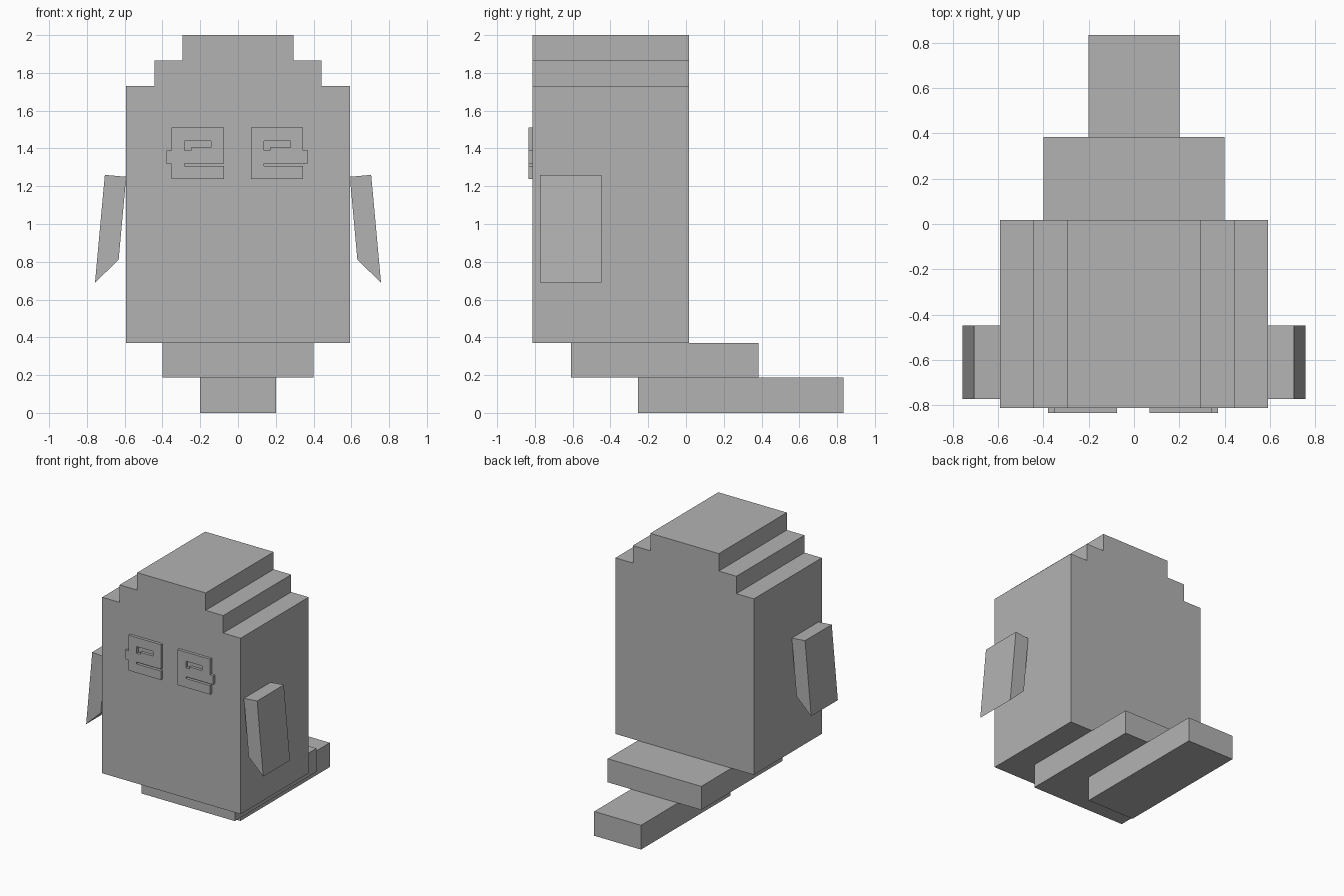
import bpy
import math

cube = bpy.data.objects.get("Cube")
if cube:
    bpy.data.objects.remove(cube, do_unlink=True)

grey = bpy.data.materials.new("plain grey")
grey.use_nodes = True
colour = (0.45, 0.45, 0.45, 1)
grey.diffuse_color = colour
grey.node_tree.nodes["Principled BSDF"].inputs["Base Color"].default_value = colour


def slab(name, outlines, y_front, y_back):
    """Extrude closed x-z outlines (later ones are holes) along y."""
    curve = bpy.data.curves.new(name + " outline", "CURVE")
    curve.dimensions = "2D"
    curve.fill_mode = "BOTH"
    curve.extrude = (y_back - y_front) / 2
    for points in outlines:
        spline = curve.splines.new("POLY")
        spline.points.add(len(points) - 1)
        for point, (x, z) in zip(spline.points, points):
            point.co = (x, z, 0, 1)
        spline.use_cyclic_u = True
    helper = bpy.data.objects.new(name + " helper", curve)
    bpy.context.collection.objects.link(helper)
    bpy.context.view_layer.update()
    graph = bpy.context.evaluated_depsgraph_get()
    mesh = bpy.data.meshes.new_from_object(helper.evaluated_get(graph))
    bpy.data.objects.remove(helper, do_unlink=True)
    bpy.data.curves.remove(curve)
    mesh.name = name
    mesh.materials.clear()
    mesh.materials.append(grey)
    for face in mesh.polygons:
        face.use_smooth = False
        face.material_index = 0
    obj = bpy.data.objects.new(name, mesh)
    obj.rotation_euler.x = math.pi / 2
    obj.location.y = (y_front + y_back) / 2
    bpy.context.collection.objects.link(obj)
    return obj


def rect(half, low, high):
    return [(-half, low), (half, low), (half, high), (-half, high)]


# Body with a stepped crown
half_body = [(0.592, 0.37), (0.592, 1.73), (0.443, 1.73),
             (0.443, 1.865), (0.293, 1.865), (0.293, 2.0)]
slab("body", [half_body + [(-x, z) for x, z in reversed(half_body)]], -0.813, 0.017)

# Stepped base running out behind
slab("upper_base", [rect(0.4, 0.188, 0.37)], -0.61, 0.385)
slab("lower_base", [rect(0.2, 0, 0.188)], -0.255, 0.835)

# Flared wings
wing = [(0.592, 1.25), (0.705, 1.26), (0.757, 0.69), (0.632, 0.81)]
for name, side in (("left_wing", 1), ("right_wing", -1)):
    slab(name, [[(side * x, z) for x, z in wing]], -0.773, -0.447)

# Raised eye plates, each with a bent slot and a side slit
slot = [(0.07, 1.44), (0.21, 1.44), (0.21, 1.404),
        (0.102, 1.404), (0.102, 1.388), (0.07, 1.388)]
right_eye = [(0, 1.51), (0.277, 1.51), (0.277, 1.32), (0.07, 1.32), (0.07, 1.306),
             (0.277, 1.306), (0.277, 1.237), (0, 1.237), (0, 1.318),
             (-0.027, 1.318), (-0.027, 1.388), (0, 1.388)]
left_eye = [(0, 1.51), (0.277, 1.51), (0.277, 1.388), (0.303, 1.388), (0.303, 1.32),
            (0.07, 1.32), (0.07, 1.306), (0.277, 1.306), (0.277, 1.237), (0, 1.237)]
for name, outline, offset in (("right_eye", right_eye, -0.352), ("left_eye", left_eye, 0.068)):
    slab(name, [[(x + offset, z) for x, z in ring] for ring in (outline, slot)],
         -0.835, -0.812)
